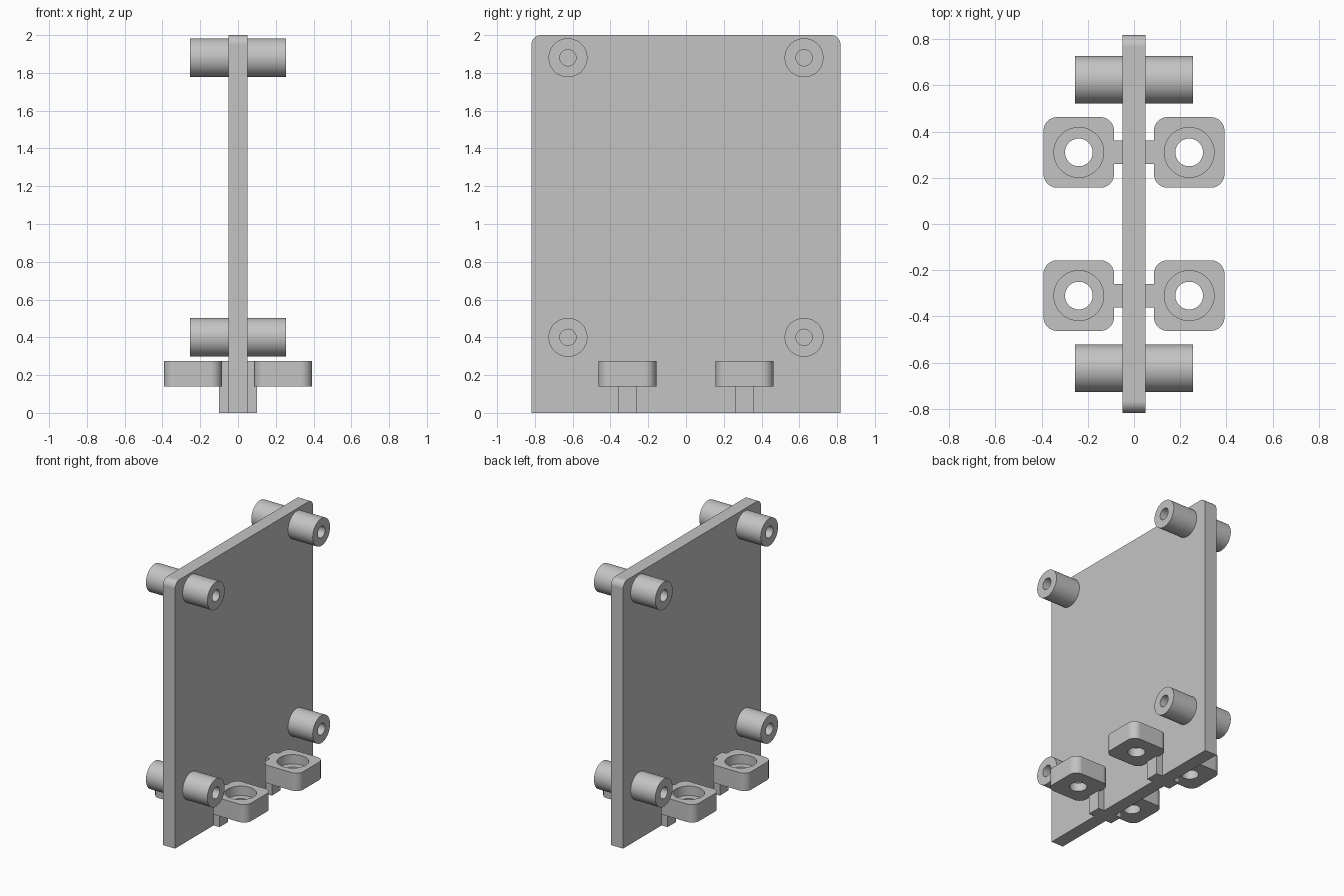
import bpy
import bmesh
from math import cos, sin, pi, radians
from mathutils import Vector

cube = bpy.data.objects.get("Cube")
if cube:
    bpy.data.objects.remove(cube, do_unlink=True)

GREY = (0.55, 0.55, 0.55, 1.0)
grey = bpy.data.materials.new("plain_grey")
grey.use_nodes = True
grey.diffuse_color = GREY
grey.node_tree.nodes["Principled BSDF"].inputs["Base Color"].default_value = GREY


def loft(name, rings, closed):
    """Skin matching rings; either join last to first or cap both ends."""
    bm = bmesh.new()
    loops = [[bm.verts.new(p) for p in ring] for ring in rings]
    n = len(loops[0])
    pairs = list(zip(loops, loops[1:]))
    if closed:
        pairs.append((loops[-1], loops[0]))
    else:
        bm.faces.new(loops[0])
        bm.faces.new(loops[-1])
    for a, b in pairs:
        for i in range(n):
            j = (i + 1) % n
            bm.faces.new((a[i], a[j], b[j], b[i]))
    bmesh.ops.recalc_face_normals(bm, faces=bm.faces)
    mesh = bpy.data.meshes.new(name)
    bm.to_mesh(mesh)
    bm.free()
    mesh.materials.append(grey)
    obj = bpy.data.objects.new(name, mesh)
    bpy.context.collection.objects.link(obj)
    bpy.ops.object.select_all(action="DESELECT")
    obj.select_set(True)
    bpy.context.view_layer.objects.active = obj
    bpy.ops.object.shade_smooth_by_angle(angle=radians(30))
    weighted = obj.modifiers.new("clean_shading", "WEIGHTED_NORMAL")
    weighted.keep_sharp = True
    return obj


def circle(radius, count):
    return [(radius * cos(2 * pi * (i + 0.5) / count),
             radius * sin(2 * pi * (i + 0.5) / count)) for i in range(count)]


def rounded_square(half, radius, steps):
    points = []
    for k in range(4):
        mid = pi / 4 + k * pi / 2
        cx = (half - radius) * (1 if cos(mid) > 0 else -1)
        cy = (half - radius) * (1 if sin(mid) > 0 else -1)
        for j in range(steps + 1):
            a = pi / 2 * (k + j / steps)
            points.append((cx + radius * cos(a), cy + radius * sin(a)))
    return points


# Upright plate with rounded upper corners
HALF_T, HALF_W, TOP, CORNER = 0.05, 0.818, 2.0, 0.05
outline = [(-HALF_W, 0), (HALF_W, 0)]
for k, side in enumerate((1, -1)):
    for j in range(9):
        a = pi / 2 * (k + j / 8)
        outline.append((side * (HALF_W - CORNER) + CORNER * cos(a),
                        TOP - CORNER + CORNER * sin(a)))
loft("upright_plate", [[(x, y, z) for y, z in outline] for x in (-HALF_T, HALF_T)], False)

# Hollow standoffs at the four corners, on both faces
for sx, side in ((1, "left"), (-1, "right")):
    for sy, end in ((-1, "front"), (1, "back")):
        for z, level in ((0.4, "lower"), (1.88, "upper")):
            rings = [[(sx * x, sy * 0.625 + u, z + v) for u, v in circle(r, 48)]
                     for r, x in ((0.103, 0.045), (0.103, 0.255), (0.043, 0.255), (0.043, 0.045))]
            loft(f"{level}_{end}_{side}_standoff", rings, True)

# Mounting lugs with a counterbored hole, each on a short neck
BOTTOM, LUG_TOP, LEDGE = 0.14, 0.275, 0.205
square = rounded_square(0.153, 0.06, 11)
bore, hole = circle(0.108, 48), circle(0.06, 48)
sections = ((square, BOTTOM), (square, LUG_TOP), (bore, LUG_TOP),
            (bore, LEDGE), (hole, LEDGE), (hole, BOTTOM))
for sx, side in ((1, "left"), (-1, "right")):
    for sy, end in ((-1, "front"), (1, "back")):
        centre = Vector((sx * 0.239, sy * 0.31, 0))
        loft(f"{end}_{side}_lug",
             [[centre + Vector((u, v, z)) for u, v in loop] for loop, z in sections], True)
        foot = [(0.045, -0.051), (0.1, -0.051), (0.1, 0.051), (0.045, 0.051)]
        loft(f"{end}_{side}_neck",
             [[(sx * x, centre.y + y, z) for x, y in foot] for z in (0, LUG_TOP - 0.0005)], False)
